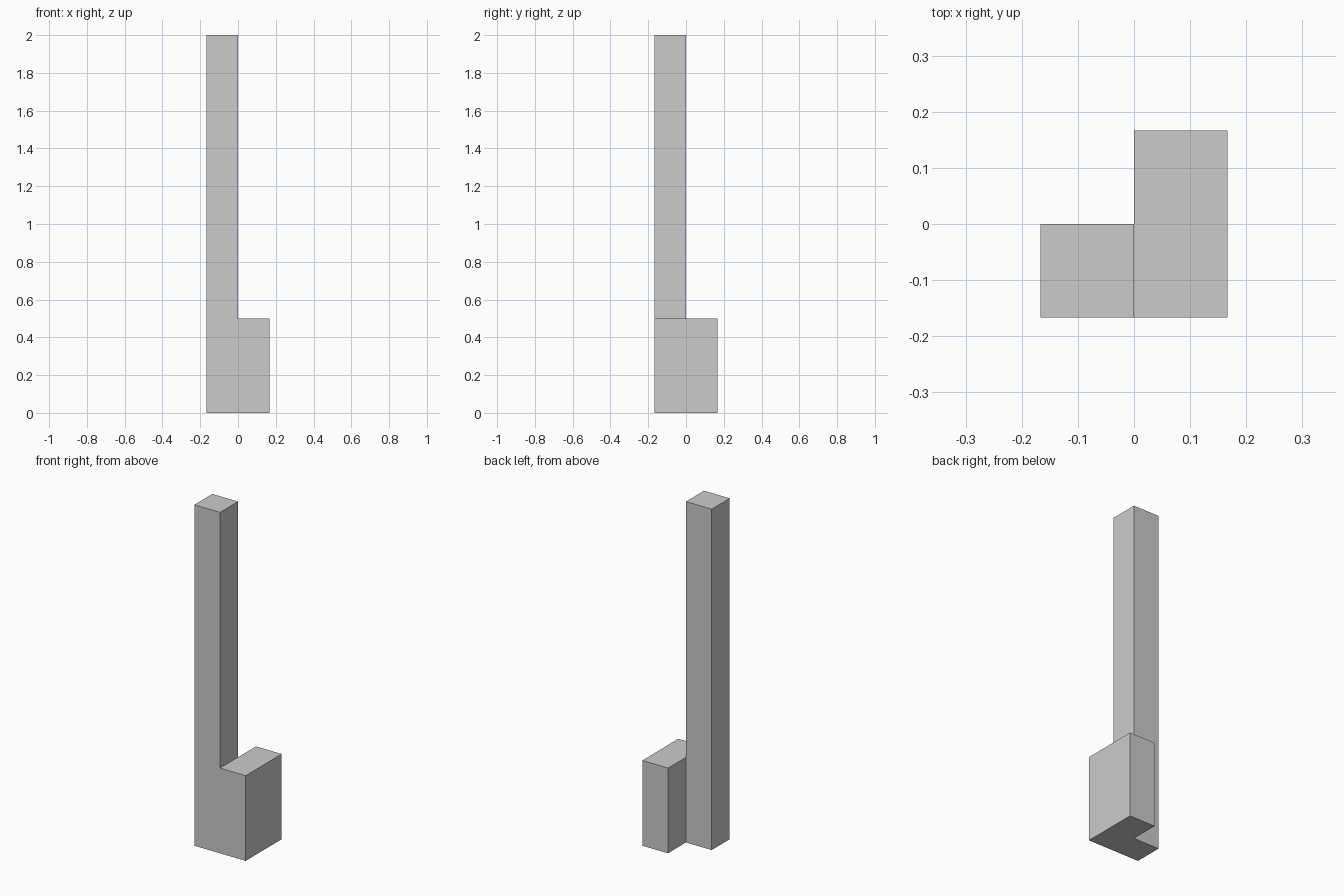
import bpy, bmesh
from mathutils import Vector

if "Cube" in bpy.data.objects:
    bpy.data.objects.remove(bpy.data.objects["Cube"])

A = 1 / 6            # half width of the footprint
LOW, HIGH = 0.5, 2.0  # block height, post height

bm = bmesh.new()


def raise_faces(faces, height):
    """Extrude faces upward and return the new top faces."""
    out = bmesh.ops.extrude_face_region(bm, geom=faces)["geom"]
    verts = [g for g in out if isinstance(g, bmesh.types.BMVert)]
    bmesh.ops.translate(bm, verts=verts, vec=Vector((0, 0, height)))
    return [g for g in out if isinstance(g, bmesh.types.BMFace)]


# L-shaped footprint: square post area and longer block area sharing an edge
points = {p: bm.verts.new((p[0] * A, p[1] * A, 0)) for p in
          [(-1, -1), (0, -1), (0, 0), (-1, 0), (1, -1), (1, 1), (0, 1)]}
for outline in ([(-1, -1), (0, -1), (0, 0), (-1, 0)],
                [(0, -1), (1, -1), (1, 1), (0, 1), (0, 0)]):
    bm.faces.new([points[p] for p in outline])

# Low base, then the post rising from its left part
tops = raise_faces(bm.faces[:], LOW)
post_top = next(f for f in tops if f.calc_center_median().x < 0)
raise_faces([post_top], HIGH - LOW)
if post_top.is_valid:
    bm.faces.remove(post_top)

bmesh.ops.recalc_face_normals(bm, faces=bm.faces[:])
mesh = bpy.data.meshes.new("post_with_block")
bm.to_mesh(mesh)
bm.free()
bpy.context.collection.objects.link(bpy.data.objects.new("post_with_block", mesh))
